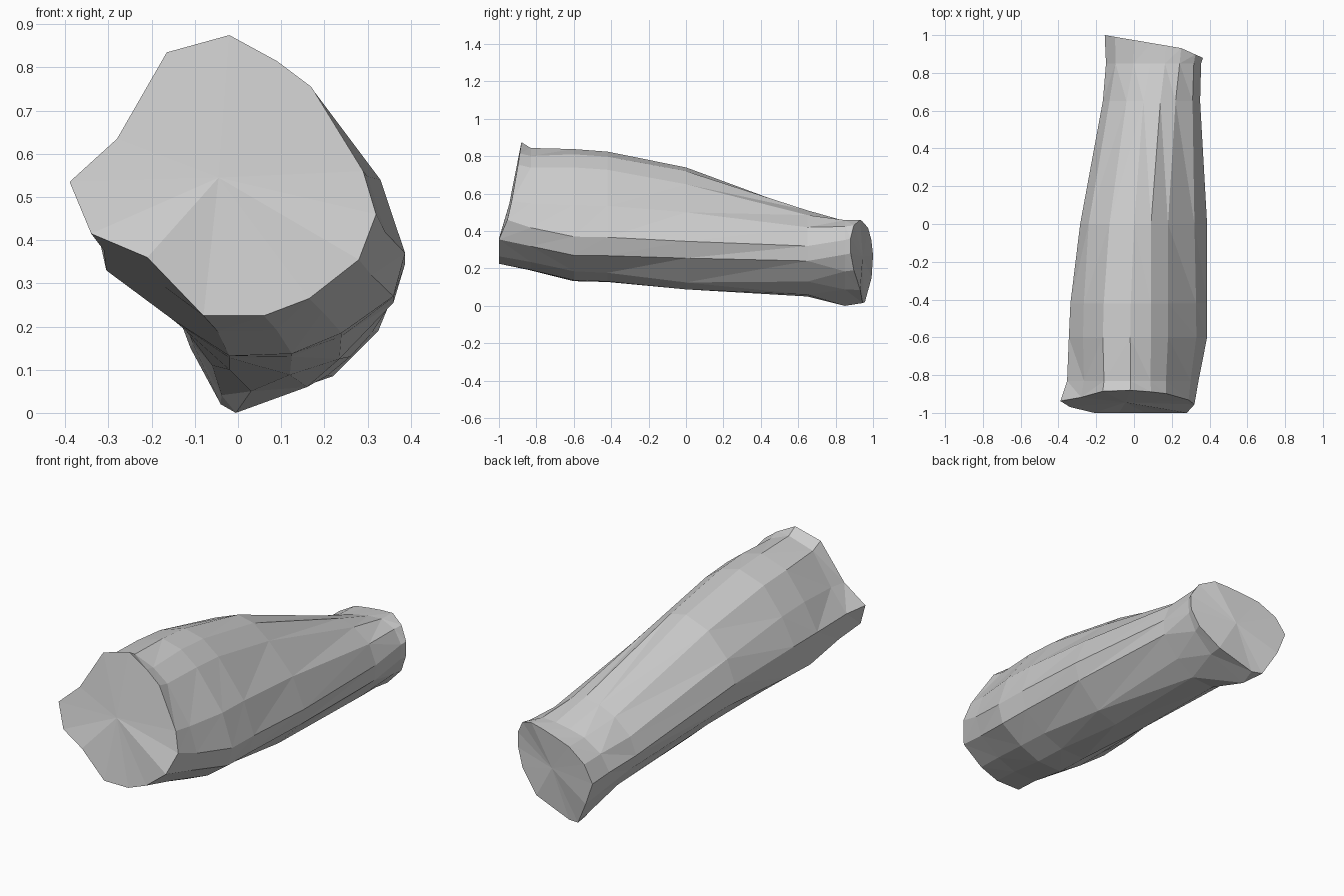
import bpy, bmesh
from mathutils import Vector

if "Cube" in bpy.data.objects:
    bpy.data.objects.remove(bpy.data.objects["Cube"])

# Cross-sections as (x, z), clockwise from the top
front_rim = [(-.02, .875), (.09, .815), (.17, .755), (.29, .56), (.32, .46), (.28, .355), (.165, .265),
             (.06, .225), (-.08, .225), (-.21, .36), (-.34, .415), (-.39, .535), (-.28, .635), (-.165, .835)]
bulge = [(-.02, .838), (.09, .81), (.18, .74), (.33, .54), (.387, .37), (.36, .27), (.24, .185),
         (.125, .137), (-.02, .132), (-.15, .215), (-.305, .33), (-.345, .51), (-.27, .65), (-.165, .79)]
middle = [(0, .74), (.09, .72), (.18, .65), (.32, .5), (.387, .345), (.36, .255), (.235, .125),
          (.12, .088), (-.02, .1), (-.12, .19), (-.24, .32), (-.285, .45), (-.24, .57), (-.13, .69)]
neck = [(.05, .5), (.14, .51), (.22, .485), (.31, .42), (.35, .32), (.345, .24), (.26, .13),
        (.16, .06), (.03, .05), (-.06, .11), (-.12, .2), (-.165, .29), (-.13, .38), (-.04, .46)]
rear_rim = [(.09, .435), (.17, .45), (.25, .46), (.325, .43), (.365, .36), (.362, .28), (.325, .19),
            (.22, .085), (.02, .015), (-.04, .02), (-.11, .15), (-.155, .27), (-.1, .355), (0, .415)]


def section(points, y):
    return [Vector((x, y(x, z) if callable(y) else y, z)) for x, z in points]


def blend(a, b, t, y, scale=1.0):
    pts = [p.lerp(q, t) for p, q in zip(a, b)]
    c = sum(pts, Vector()) / len(pts)
    pts = [c + (p - c) * scale for p in pts]
    return [Vector((p.x, y, p.z)) for p in pts]


# Tilted end rims and straight sections in between
front = section(front_rim, lambda x, z: -1 + .12 * (max(z - .36, 0) / .515) ** .6)
rear = section(rear_rim, lambda x, z: 1 - .17 * (x + .155) - .28 * max(0, x - .25)
               - .03 * max(0, .1 - z) / .1)
s_bulge, s_mid, s_neck = section(bulge, -.6), section(middle, 0), section(neck, .65)
heel = blend(s_neck, rear, .85, .85, .97)
heel[8].x, heel[8].z = -.005, 0          # lowest point, just before the rear rim
rings = [front,
         blend(front, s_bulge, .5, -.83, .965),
         s_bulge,
         blend(s_bulge, s_mid, .14, -.42),
         s_mid,
         s_neck,
         heel,
         rear]

# Skin the sections, then close both ends with fans
bm = bmesh.new()
loops = [[bm.verts.new(p) for p in ring] for ring in rings]
n = len(front_rim)
for a, b in zip(loops, loops[1:]):
    for i in range(n):
        j = (i + 1) % n
        bm.faces.new((a[i], a[j], b[j], b[i]))
for loop, centre in ((loops[0], (-.045, -.945, .545)), (loops[-1], (.12, .945, .26))):
    c = bm.verts.new(centre)
    for i in range(n):
        bm.faces.new((loop[i], loop[(i + 1) % n], c))
bmesh.ops.triangulate(bm, faces=[f for f in bm.faces if len(f.verts) == 4])
bmesh.ops.recalc_face_normals(bm, faces=bm.faces)

mesh = bpy.data.meshes.new("tapered_limb")
bm.to_mesh(mesh)
bm.free()
bpy.context.collection.objects.link(bpy.data.objects.new("tapered_limb", mesh))
